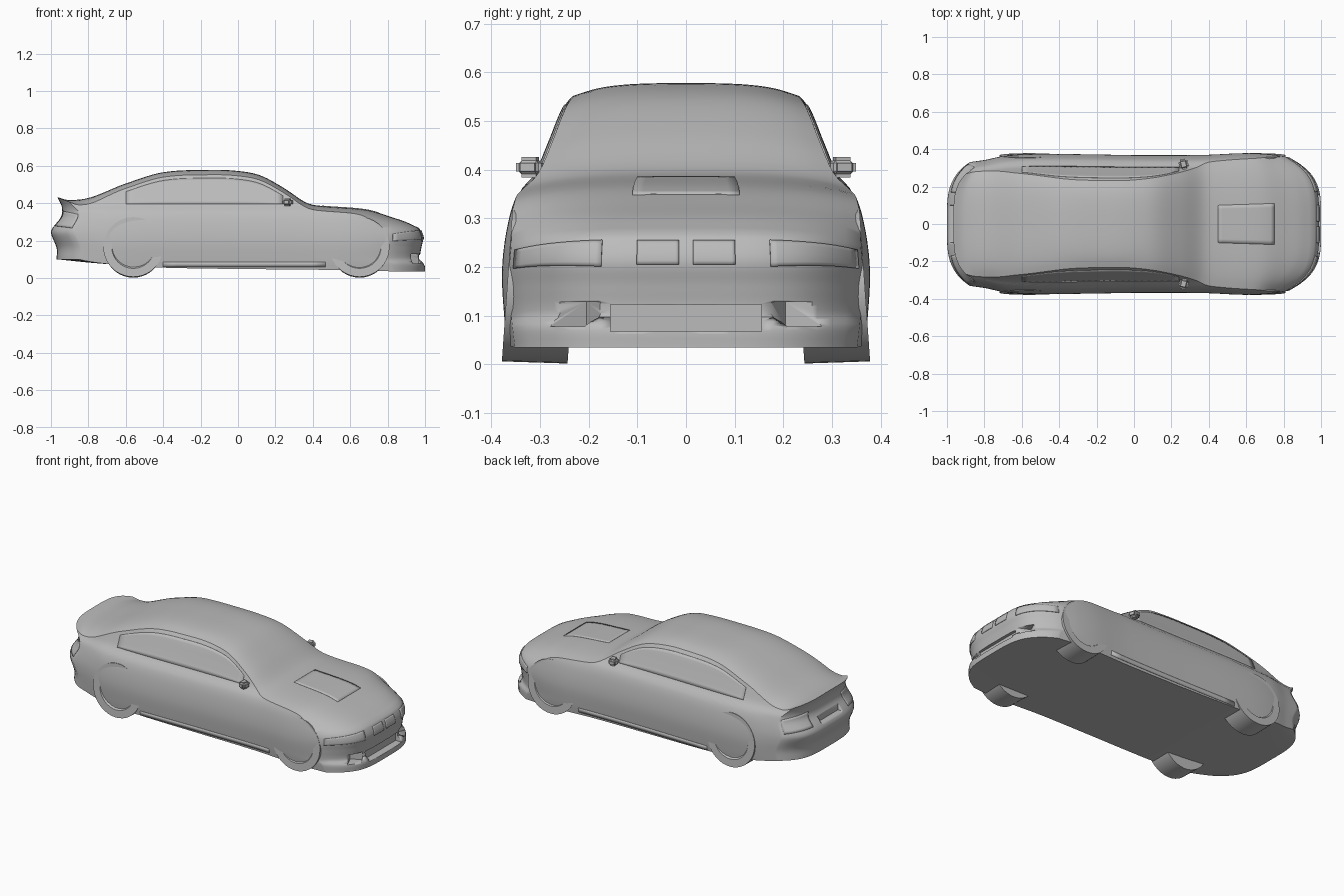
import bpy, bmesh, math
from mathutils import Matrix, Vector

if "Cube" in bpy.data.objects:
    bpy.data.objects.remove(bpy.data.objects["Cube"])

grey = bpy.data.materials.new("body_grey")
grey.use_nodes = True
GREY = (0.5, 0.5, 0.5, 1)
grey.diffuse_color = GREY
grey.node_tree.nodes["Principled BSDF"].inputs["Base Color"].default_value = GREY


def curve(*pts):
    """Smooth function through a few points."""
    def slope(i):
        a, b = pts[max(i - 1, 0)], pts[min(i + 1, len(pts) - 1)]
        return (b[1] - a[1]) / (b[0] - a[0])

    def f(x):
        x = min(max(x, pts[0][0]), pts[-1][0])
        i = next(k for k in range(len(pts) - 1) if x <= pts[k + 1][0])
        (x0, y0), (x1, y1) = pts[i], pts[i + 1]
        h = x1 - x0
        s = (x - x0) / h
        return ((1 + 2 * s) * (1 - s) ** 2 * y0 + s * (1 - s) ** 2 * h * slope(i)
                + s * s * (3 - 2 * s) * y1 - s * s * (1 - s) * h * slope(i + 1))
    return f


# Body curves: height and width along the length, width by height, end profiles
top = curve((-1, .432), (-.94, .417), (-.8, .43), (-.6, .505), (-.4, .565), (-.15, .578),
            (0, .572), (.12, .548), (.25, .478), (.36, .405), (.42, .388), (.7, .365),
            (.85, .325), (.95, .295), (1, .268))
bottom = curve((-1, .1), (-.75, .078), (-.4, .055), (.5, .043), (1, .035))
plan = curve((-1, .89), (-.85, .92), (-.7, .975), (-.5, 1), (0, .985), (.35, .985),
             (.6, 1.01), (.8, 1), (1, .97))
width = curve((.03, .362), (.1, .37), (.2, .374), (.3, .36), (.36, .338), (.39, .31),
              (.45, .283), (.53, .25), (.56, .228))
tail = curve((.1, .03), (.16, .03), (.24, 0), (.27, .01), (.33, .055), (.38, .058), (.43, .035))
nose = curve((.035, 0), (.08, .002), (.1, .025), (.16, .02), (.21, .01), (.25, .022), (.29, .05))


def crown(u, v):
    return .018 * abs(v) ** 3 + .008 * abs(v) ** 8


def surf(u, v, t):
    """Map unit box coordinates onto the body."""
    z = bottom(u) + t * (top(u) - crown(u, v) - bottom(u))
    y = v * width(z) * plan(u)
    front = max(0, (u - .4) / .6) ** 2
    back = max(0, (-u - .6) / .4) ** 2
    x = u - front * (nose(z) + .2 * (abs(y) / .37) ** 4)
    x += back * (tail(z) + .12 * (abs(y) / .33) ** 4)
    return Vector((x, y, z))


def side(u, z, s):
    edge = top(u) - crown(u, 1)
    return surf(u, s, (z - bottom(u)) / (edge - bottom(u)))


def sheet(bm, fn, na, nb):
    rows = [[bm.verts.new(fn(i / na, j / nb)) for j in range(nb + 1)] for i in range(na + 1)]
    for i in range(na):
        for j in range(nb):
            bm.faces.new((rows[i][j], rows[i + 1][j], rows[i + 1][j + 1], rows[i][j + 1]))


def finish(bm, name, angle=35):
    bmesh.ops.recalc_face_normals(bm, faces=bm.faces)
    me = bpy.data.meshes.new(name)
    bm.to_mesh(me)
    bm.free()
    ob = bpy.data.objects.new(name, me)
    bpy.context.collection.objects.link(ob)
    me.materials.append(grey)
    bpy.ops.object.select_all(action='DESELECT')
    ob.select_set(True)
    bpy.context.view_layer.objects.active = ob
    bpy.ops.object.shade_smooth_by_angle(angle=math.radians(angle))
    return ob


def plate(name, fn, na=12, nb=6, thick=.006):
    bm = bmesh.new()
    sheet(bm, fn, na, nb)
    mod = finish(bm, name).modifiers.new("thickness", 'SOLIDIFY')
    mod.thickness, mod.offset = thick, 0


def mix(a, b, f):
    return a + (b - a) * f


def box(name, loc, size, turn=0, bevel=0):
    bm = bmesh.new()
    bmesh.ops.create_cube(bm, size=1, matrix=Matrix.Translation(loc)
                          @ Matrix.Rotation(turn, 4, 'Z') @ Matrix.Diagonal((*size, 1)))
    if bevel:
        bmesh.ops.bevel(bm, geom=bm.edges[:], offset=bevel, segments=3, affect='EDGES')
    return finish(bm, name)


# Body shell
NU, NV, NT = 90, 24, 26
bm = bmesh.new()
for e in (0, 1):
    s = 2 * e - 1
    sheet(bm, lambda a, b: surf(2 * a - 1, 2 * b - 1, e), NU, NV)
    sheet(bm, lambda a, b: surf(2 * a - 1, s, b), NU, NT)
    sheet(bm, lambda a, b: surf(s, 2 * a - 1, b), NV, NT)
bmesh.ops.remove_doubles(bm, verts=bm.verts, dist=1e-5)
body = finish(bm, "body_shell")

# Air intakes and rear plate recess cut into the shell
cutters = [box("centre_intake_cutter", (1, 0, .095), (.09, .31, .055)),
           box("plate_recess_cutter", (-.985, 0, .3), (.06, .2, .05))]
for s in (-1, 1):
    cutters.append(box("side_intake_cutter", (.957, s * .245, .103), (.07, .12, .05), s * -.42))
for c in cutters:
    c.hide_render = True
    mod = body.modifiers.new("cut", 'BOOLEAN')
    mod.object, mod.solver = c, 'EXACT'
    bpy.context.view_layer.objects.active = body
    bpy.ops.object.modifier_apply(modifier=mod.name)
    bpy.data.objects.remove(c)

# Hood bulge
plate("hood_panel", lambda a, b: surf(mix(.45, .77, a), mix(-.32, .32, b), 1), 14, 10, .004)

for s, tag in ((1, "left"), (-1, "right")):
    # Side glass follows the roof line
    plate(tag + "_side_window", lambda a, b: side(
        mix(-.6, .24, a), mix(.395, top(mix(-.6, .24, a)) - .045, b), s), 24, 8)
    # Sill strip
    plate(tag + "_sill", lambda a, b: side(mix(-.4, .47, a), mix(.06, .085, b), s), 12, 2, .008)
    # Lamps and grille
    plate(tag + "_headlight", lambda a, b: surf(
        1, s * mix(.48, .97, a), mix(.72 + .05 * a, .95, b)), thick=.008)
    plate(tag + "_grille", lambda a, b: surf(1, s * mix(.04, .28, a), mix(.73, .94, b)), thick=.008)
    plate(tag + "_tail_lamp", lambda a, b: surf(-1, s * mix(.52, .98, a), mix(.54, .78, b)))

    # Door mirror
    box(tag + "_mirror", (.265, s * .32, .405), (.05, .055, .042), s * .25, .012)

    # Wheels, leaning slightly outward at the ground
    for x, end in ((.65, "front"), (-.56, "rear")):
        bm = bmesh.new()
        place = (Matrix.Translation((x, s * .3, .161)) @ Matrix.Rotation(s * .07, 4, 'X')
                 @ Matrix.Rotation(-s * math.pi / 2, 4, 'X'))
        bmesh.ops.create_cone(bm, cap_ends=True, segments=40, radius1=.155, radius2=.16,
                              depth=.135)
        cap = [f for f in bm.faces if f.normal.z > .9]
        bmesh.ops.inset_region(bm, faces=cap, thickness=.045)
        bmesh.ops.inset_region(bm, faces=cap, thickness=.008, depth=-.01)
        bmesh.ops.inset_region(bm, faces=cap, thickness=.075, depth=.008)
        bmesh.ops.transform(bm, matrix=place, verts=bm.verts)
        finish(bm, f"{tag}_{end}_wheel", 25)
